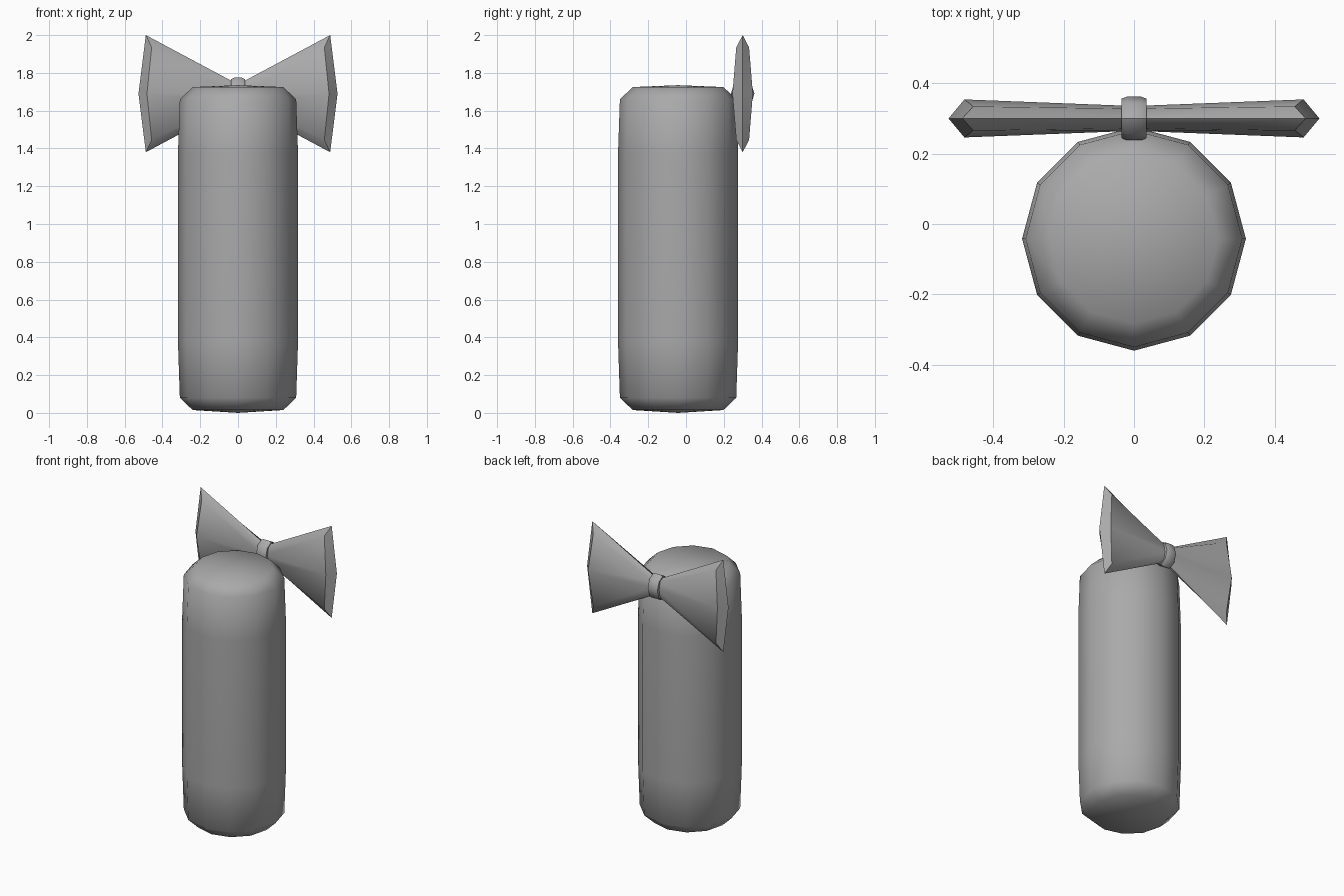
import bpy, bmesh, math

cube = bpy.data.objects.get("Cube")
if cube:
    bpy.data.objects.remove(cube, do_unlink=True)

grey = bpy.data.materials.new("plain grey")
grey.use_nodes = True
colour = (0.4, 0.4, 0.4, 1)
grey.diffuse_color = colour
grey.node_tree.nodes["Principled BSDF"].inputs["Base Color"].default_value = colour


def loft(name, start, rings, end, location, sharp=50):
    """Skin closed rings of points and close each end with a fan."""
    bm = bmesh.new()
    loops = [[bm.verts.new(p) for p in ring] for ring in rings]
    n = len(loops[0])
    for a, b in zip(loops, loops[1:]):
        for i in range(n):
            j = (i + 1) % n
            bm.faces.new((a[i], a[j], b[j], b[i]))
    for point, ring in ((start, loops[0]), (end, loops[-1])):
        tip = bm.verts.new(point)
        for i in range(n):
            bm.faces.new((ring[i], ring[(i + 1) % n], tip))
    bmesh.ops.recalc_face_normals(bm, faces=bm.faces)
    mesh = bpy.data.meshes.new(name)
    bm.to_mesh(mesh)
    bm.free()
    mesh.materials.append(grey)
    obj = bpy.data.objects.new(name, mesh)
    obj.location = location
    bpy.context.collection.objects.link(obj)
    bpy.ops.object.select_all(action="DESELECT")
    obj.select_set(True)
    bpy.context.view_layer.objects.active = obj
    bpy.ops.object.shade_smooth_by_angle(angle=math.radians(sharp))
    return obj


def circle(count):
    steps = [math.tau * i / count for i in range(count)]
    return [(math.cos(a), math.sin(a)) for a in steps]


# Twelve-sided body with softened ends
profile = [(0.24, 0.015), (0.308, 0.08), (0.318, 0.38),
           (0.318, 1.37), (0.308, 1.66), (0.24, 1.725)]
loft("body", (0, 0, 0),
     [[(r * c, r * s, z) for c, s in circle(12)] for r, z in profile],
     (0, 0, 1.735), (0, -0.042, 0))

# Bow wings, flaring from the knot to a pointed outer rim
bow_centre = (0, 0.3, 1.69)


def wing_ring(edge, corner, middle):
    """Six points from (x, y, z) of the edge, face corner and face middle."""
    (ex, ez), (cx, cy, cz), (mx, my) = edge, corner, middle
    return [(ex, 0, ez), (cx, cy, cz), (mx, my, 0), (cx, cy, -cz),
            (ex, 0, -ez), (cx, -cy, -cz), (mx, -my, 0), (cx, -cy, cz)]


root = wing_ring((0.02, 0.06), (0.02, 0.028, 0.045), (0.02, 0.036))
rim = wing_ring((0.488, 0.31), (0.457, 0.034, 0.245), (0.482, 0.054))
for name, side in (("left_bow_wing", 1), ("right_bow_wing", -1)):
    rings = [[(side * x, y, z) for x, y, z in ring] for ring in (root, rim)]
    loft(name, (side * 0.02, 0, 0), rings, (side * 0.527, 0, 0), bow_centre)

# Eight-sided knot wrapped around the middle of the bow
sections = [(-0.036, 0.78), (-0.036, 0.9), (-0.02, 1), (0.02, 1), (0.036, 0.9), (0.036, 0.78)]
loft("bow_knot", (-0.036, 0, 0),
     [[(x, 0.062 * k * c, 0.085 * k * s) for c, s in circle(8)] for x, k in sections],
     (0.036, 0, 0), bow_centre)
